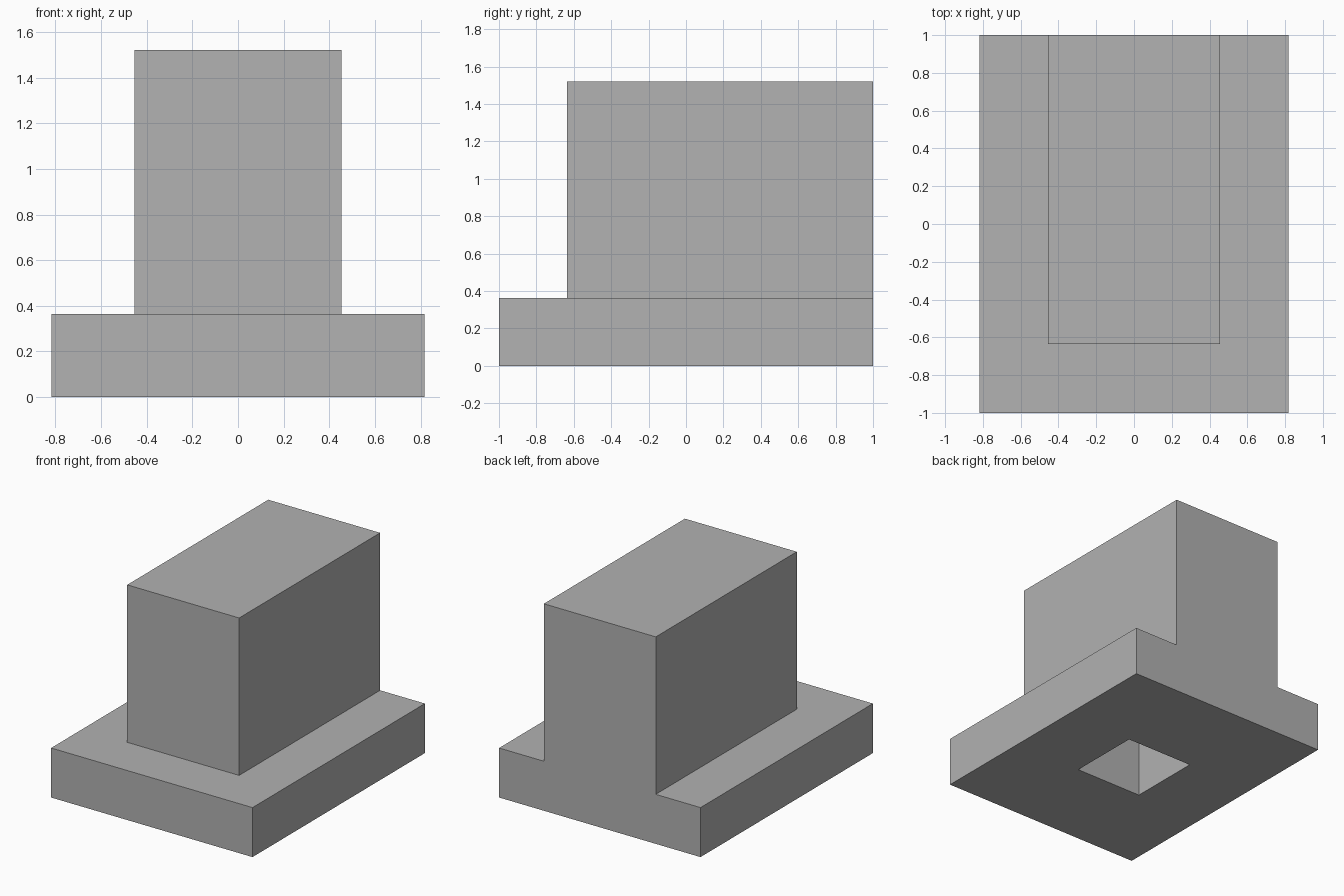
import bpy
import bmesh
import math

if "Cube" in bpy.data.objects:
    bpy.data.objects.remove(bpy.data.objects["Cube"], do_unlink=True)

UNIT = 2 / 11              # the plan follows an 11 by 9 module
BASE_TOP = 2 * UNIT
TOTAL_HEIGHT = 1.52
SOCKET_DEPTH = 6 * UNIT

grey = bpy.data.materials.new("plain grey")
grey.use_nodes = True
colour = (0.445, 0.445, 0.445, 1)
grey.diffuse_color = colour
grey.node_tree.nodes["Principled BSDF"].inputs["Base Color"].default_value = colour


def box(name, low, high):
    """Axis-aligned box between two corners."""
    mesh = bpy.data.meshes.new(name)
    bm = bmesh.new()
    bmesh.ops.create_cube(bm, size=1)
    for v in bm.verts:
        v.co = [h if c > 0 else l for c, l, h in zip(v.co, low, high)]
    bm.to_mesh(mesh)
    bm.free()
    mesh.materials.append(grey)
    obj = bpy.data.objects.new(name, mesh)
    bpy.context.collection.objects.link(obj)
    return obj


def combine(target, tool, operation):
    """Apply a boolean and discard the tool."""
    mod = target.modifiers.new("combine", "BOOLEAN")
    mod.operation = operation
    mod.solver = "EXACT"
    mod.object = tool
    bpy.context.view_layer.objects.active = target
    bpy.ops.object.modifier_apply(modifier=mod.name)
    bpy.data.objects.remove(tool, do_unlink=True)


# Wide base slab
body = box("stepped_block", (-4.5 * UNIT, -1, 0), (4.5 * UNIT, 1, BASE_TOP))

# Upper block, flush with the back of the slab
upper = box("upper_block", (-2.5 * UNIT, -3.5 * UNIT, BASE_TOP / 2),
            (2.5 * UNIT, 1, TOTAL_HEIGHT))
combine(body, upper, "UNION")

# Square socket sunk into the underside
half = 1.5 * UNIT
socket = box("socket_cutter", (-half, -half, -UNIT), (half, half, SOCKET_DEPTH))
socket.hide_render = True
combine(body, socket, "DIFFERENCE")

# Merge the coplanar pieces of the flush back
bm = bmesh.new()
bm.from_mesh(body.data)
bmesh.ops.dissolve_limit(bm, angle_limit=math.radians(1),
                         verts=bm.verts, edges=bm.edges)
bm.to_mesh(body.data)
bm.free()
